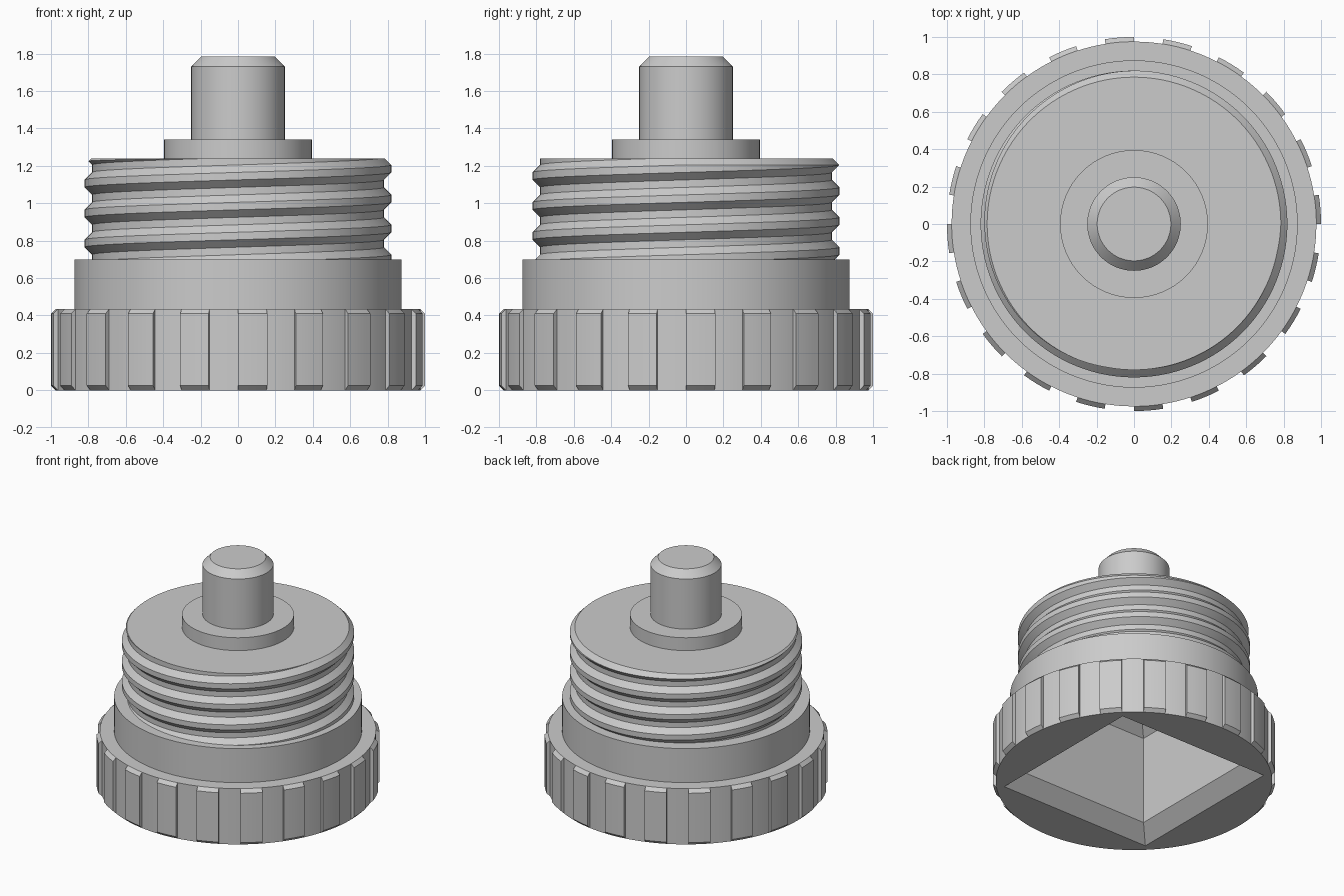
import bpy, bmesh
from math import cos, sin, tau, radians

cube = bpy.data.objects.get("Cube")
if cube:
    bpy.data.objects.remove(cube, do_unlink=True)

grey = bpy.data.materials.new("light_grey")
grey.use_nodes = True
grey.diffuse_color = (0.6, 0.6, 0.6, 1)
grey.node_tree.nodes["Principled BSDF"].inputs["Base Color"].default_value = (0.6, 0.6, 0.6, 1)

SEGMENTS = 160


def finish(bm, name):
    bmesh.ops.remove_doubles(bm, verts=bm.verts, dist=1e-5)
    bmesh.ops.recalc_face_normals(bm, faces=bm.faces)
    mesh = bpy.data.meshes.new(name)
    bm.to_mesh(mesh)
    bm.free()
    mesh.materials.append(grey)
    obj = bpy.data.objects.new(name, mesh)
    bpy.context.collection.objects.link(obj)
    return obj


def sweep(bm, profile, start=0.0, span=tau, steps=SEGMENTS):
    """Turn an (r, z) profile about the z axis; returns the columns of vertices."""
    cols = []
    for i in range(steps + 1):
        a = start + span * i / steps
        cols.append([bm.verts.new((r * cos(a), r * sin(a), z)) for r, z in profile])
    for a, b in zip(cols, cols[1:]):
        for k in range(len(profile) - 1):
            bm.faces.new((a[k], b[k], b[k + 1], a[k + 1]))
    return cols


def lathe(name, profile):
    bm = bmesh.new()
    sweep(bm, profile)
    bmesh.ops.dissolve_degenerate(bm, dist=1e-6, edges=bm.edges)
    return finish(bm, name)


def boolean(obj, cutter, operation):
    mod = obj.modifiers.new("cut", 'BOOLEAN')
    mod.operation, mod.solver, mod.object = operation, 'EXACT', cutter
    bpy.ops.object.select_all(action='DESELECT')
    bpy.context.view_layer.objects.active = obj
    obj.select_set(True)
    bpy.ops.object.modifier_apply(modifier=mod.name)


# Base disc and collar
base = lathe("base_and_collar", [(0, 0), (0.975, 0), (0.975, 0.435),
                                 (0.875, 0.435), (0.875, 0.70), (0, 0.70)])

# Chamfered grip ribs around the base
bm = bmesh.new()
rib_profile = [(0.975, 0), (1.0, 0.025), (1.0, 0.41), (0.975, 0.435)]
for i in range(20):
    cols = sweep(bm, rib_profile, radians(18 * i), radians(9), 4)
    bm.faces.new(cols[0])
    bm.faces.new(cols[-1])
ribs = finish(bm, "grip_ribs")

# Helical thread: each column of the ridge profile climbs with the angle
PITCH, ROOT, CREST, TURNS = 0.16, 0.78, 0.82, 8
ridge = [(ROOT, -0.06), (CREST, -0.02), (CREST, 0.02), (ROOT, 0.06)]
bm = bmesh.new()
cols = []
for j in range(SEGMENTS):
    a = tau * j / SEGMENTS
    cols.append([bm.verts.new((r * cos(a), r * sin(a),
                               0.385 + PITCH * (t + j / SEGMENTS) + dz))
                 for t in range(TURNS) for r, dz in ridge])
for j, col in enumerate(cols):
    # the last column joins the first one a full turn higher
    nxt = cols[j + 1] if j + 1 < SEGMENTS else cols[0][4:]
    for k in range(min(len(col), len(nxt)) - 1):
        bm.faces.new((col[k], nxt[k], nxt[k + 1], col[k + 1]))
low = bm.verts.new((0, 0, 0.2))
high = bm.verts.new((0, 0, 1.9))
for e in [e for e in bm.edges if e.is_boundary]:
    apex = low if e.verts[0].co.z < 1 else high
    bm.faces.new((e.verts[0], e.verts[1], apex))
thread = finish(bm, "threaded_neck")

# Trim the thread flat at both ends with a chamfer on top
trim = lathe("thread_trim", [(0, 0.70), (0.9, 0.70), (0.9, 1.125), (0.785, 1.24), (0, 1.24)])
boolean(thread, trim, 'INTERSECT')

# Square pocket in the underside: bevelled mouth, straight walls, bevelled ceiling
bm = bmesh.new()
rings = []
for h, z in [(0.67, -0.02), (0.545, 0.105), (0.545, 0.79), (0.445, 0.89)]:
    rings.append([bm.verts.new((x * h, y * h, z))
                  for x, y in ((1, 1), (-1, 1), (-1, -1), (1, -1))])
for a, b in zip(rings, rings[1:]):
    for k in range(4):
        bm.faces.new((a[k], a[k - 1], b[k - 1], b[k]))
bm.faces.new(rings[0])
bm.faces.new(rings[-1])
pocket = finish(bm, "pocket_cutter")
for part in (base, thread):
    boolean(part, pocket, 'DIFFERENCE')
for helper in (trim, pocket):
    bpy.data.objects.remove(helper, do_unlink=True)

# Flange and chamfered pin on top
flange = lathe("pin_flange", [(0, 1.24), (0.395, 1.24), (0.395, 1.34), (0, 1.34)])
pin = lathe("top_pin", [(0, 1.34), (0.25, 1.34), (0.25, 1.73), (0.197, 1.785), (0, 1.785)])

# Smooth round walls, keep edges crisp
bpy.ops.object.select_all(action='DESELECT')
for part in (base, ribs, thread, flange, pin):
    part.select_set(True)
bpy.context.view_layer.objects.active = base
bpy.ops.object.shade_smooth_by_angle(angle=radians(25))
